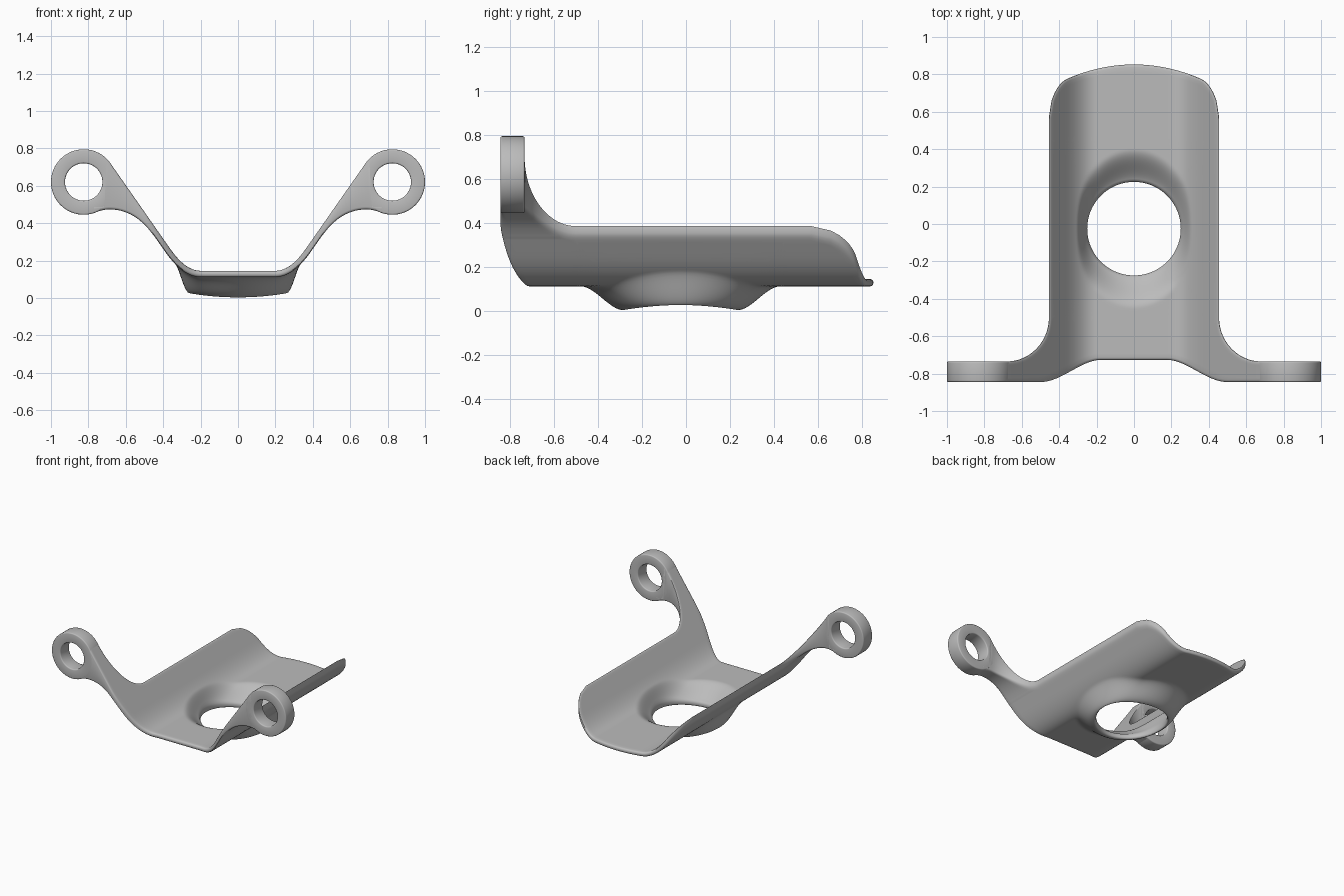
import bpy, bmesh
from math import sin, cos, pi, sqrt, hypot, radians
from mathutils import Vector

if "Cube" in bpy.data.objects:
    bpy.data.objects.remove(bpy.data.objects["Cube"])

grey = bpy.data.materials.new("satin_grey")
grey.use_nodes = True
grey.diffuse_color = (0.5, 0.5, 0.5, 1)
grey.node_tree.nodes["Principled BSDF"].inputs["Base Color"].default_value = (0.5, 0.5, 0.5, 1)

RIM = 0.014                  # radius of the rounded sheet edges
HALF = 0.455 - RIM           # half width of the trough
MID_Y, HOLE = -0.025, 0.25   # flared hole
LOW, HIGH = -0.5, 0.45       # block of the sheet around the hole
EAR_X, EAR_Z, EAR_R, EAR_HOLE = 0.825, 0.62, 0.175, 0.1
EAR_FRONT, EAR_BACK = -0.845, -0.735
SLOPE = 1.43


def lerp(a, b, t):
    return a + (b - a) * t


def smooth(a, b, x):
    t = min(max((x - a) / (b - a), 0), 1)
    return t * t * (3 - 2 * t)


def curve(points, x):
    """Catmull-Rom style interpolation of height over x."""
    def slope(i):
        a, b = points[max(i - 1, 0)], points[min(i + 1, len(points) - 1)]
        return (b[1] - a[1]) / (b[0] - a[0])
    i = max(k for k in range(len(points) - 1) if k == 0 or points[k][0] <= x)
    (xa, za), (xb, zb) = points[i], points[i + 1]
    d = xb - xa
    t = min((x - xa) / d, 1)
    return (lerp(za, zb, t * t * (3 - 2 * t))
            + d * t * (1 - t) * (slope(i) * (1 - t) - slope(i + 1) * t))


def bend(x, floor, start, end):
    """Flat floor bending into a straight sloping wall."""
    if x < start:
        return floor
    if x < end:
        return floor + SLOPE * (x - start) ** 2 / (2 * (end - start))
    return floor + SLOPE * (x - (start + end) / 2)


# Heights of the two faces of the sheet
def dimple(x, y, z, lip, shift):
    r = hypot(x, y - MID_Y)
    across = (x / r) ** 2 if r else 0
    w = smooth(0.258, 0.335 + 0.12 * (1 - across), r + shift)
    return lerp(lip + 0.022 * across, z, w)


def top(x, y):
    a = abs(x)
    z = bend(a, 0.145, 0.2, 0.36)
    if a > 0.712:
        return 0.5
    if a > 0.68:
        z = min(z, EAR_Z + sqrt(0.174 ** 2 - (a - EAR_X) ** 2))
    return dimple(x, y, z, 0.038, 0.028)


UNDER_ARM = [(0.44, 0.317), (0.46, 0.346), (0.5, 0.392), (0.55, 0.433), (0.6, 0.458),
             (0.65, 0.471), (0.7, 0.473), (0.74, 0.465), (0.8, 0.45)]


def bottom(x, y):
    a = abs(x)
    z = bend(a, 0.112, 0.2, 0.39) if a < 0.45 else curve(UNDER_ARM, a)
    return dimple(x, y, z, 0.003, 0)


# Outline of the sheet seen from above
def front(x):
    return lerp(-0.727, -0.845, smooth(0.18, 0.5, abs(x))) + RIM


def back(x):
    a = abs(x)
    y = 0.853 - RIM - 0.088 * (a / 0.38) ** 2
    corner = min(max((a - 0.35) / (HALF - 0.35), 0), 1)
    return y - 0.15 * (1 - sqrt(1 - corner ** 2))


def patch(bm, point, nu, nv):
    grid = [[bm.verts.new((*point(i / nu, j / nv), 0)) for j in range(nv + 1)]
            for i in range(nu + 1)]
    for i in range(nu):
        for j in range(nv):
            bm.faces.new((grid[i][j], grid[i + 1][j], grid[i + 1][j + 1], grid[i][j + 1]))


def front_block(u, v):
    x = HALF * (2 * u - 1)
    return x, lerp(front(x), LOW, v)


def back_block(u, v):
    x = HALF * (2 * u - 1)
    return x, lerp(HIGH, back(x), v)


def arm(side):
    def point(u, v):
        t = min(u / 0.7, 1) * pi / 2
        x = HALF + 0.24 * (1 - cos(t))
        y = LOW + (EAR_BACK - RIM - LOW) * sin(t)
        if u > 0.7:
            x = lerp(x, 0.78, (u - 0.7) / 0.3)
        return side * x, lerp(front(x), y, v)
    return point


def collar(edge):
    def point(u, v):
        x, y = edge(u)
        e = Vector((x, y - MID_Y))
        p = e.lerp(e.normalized() * (HOLE + RIM), 1 - (1 - v) ** 1.3)
        return p.x, p.y + MID_Y
    return point


def finish(bm, name):
    bmesh.ops.recalc_face_normals(bm, faces=bm.faces[:])
    mesh = bpy.data.meshes.new(name)
    bm.to_mesh(mesh)
    bm.free()
    ob = bpy.data.objects.new(name, mesh)
    bpy.context.collection.objects.link(ob)
    mesh.materials.append(grey)
    bpy.ops.object.select_all(action='DESELECT')
    ob.select_set(True)
    bpy.context.view_layer.objects.active = ob
    bpy.ops.object.shade_smooth_by_angle(angle=radians(40))
    return ob


# Flat plan of the bracket
plan = bmesh.new()
patch(plan, front_block, 64, 10)
patch(plan, back_block, 64, 14)
for y in (LOW, HIGH):
    patch(plan, collar(lambda u, y=y: (HALF * (2 * u - 1), y)), 64, 28)
for s in (-1, 1):
    patch(plan, collar(lambda u, s=s: (s * HALF, lerp(LOW, HIGH, u))), 40, 28)
    patch(plan, arm(s), 30, 10)
bmesh.ops.remove_doubles(plan, verts=plan.verts[:], dist=0.0001)

# Outward direction at each point of the rims
rims = [e for e in plan.edges if e.is_boundary]
outward = {}
for e in rims:
    a, b = (v.co for v in e.verts)
    n = Vector((b.y - a.y, a.x - b.x, 0)).normalized()
    if n.dot((a + b) / 2 - e.link_faces[0].calc_center_median()) < 0:
        n.negate()
    for v in e.verts:
        outward[v] = outward.get(v, Vector()) + n

# Bracket sheet: upper face, lower face and rounded rims
bm = bmesh.new()
upper = {v: bm.verts.new((v.co.x, v.co.y, top(v.co.x, v.co.y))) for v in plan.verts}
lower = {v: bm.verts.new((v.co.x, v.co.y, bottom(v.co.x, v.co.y))) for v in plan.verts}
for f in plan.faces:
    bm.faces.new([upper[v] for v in f.verts])
    bm.faces.new([lower[v] for v in reversed(f.verts)])
columns = {}
for v, n in outward.items():
    column = [upper[v]]
    arcs = [(surface, sign, k * pi / 6) for surface, sign, steps in
            ((top, -1, (1, 2, 3)), (bottom, 1, (3, 2, 1))) for k in steps]
    for surface, sign, t in arcs:
        p = v.co + n.normalized() * RIM * sin(t)
        z = surface(p.x, p.y) + sign * RIM * (1 - cos(t))
        column.append(bm.verts.new((p.x, p.y, z)))
    columns[v] = column + [lower[v]]
for e in rims:
    a, b = (columns[v] for v in e.verts)
    for k in range(len(a) - 1):
        bm.faces.new((a[k], b[k], b[k + 1], a[k + 1]))
plan.free()
finish(bm, "bracket_sheet")

# Mounting eyelets: a rounded ring section spun about its axis
for s, name in ((1, "left_eyelet"), (-1, "right_eyelet")):
    bm = bmesh.new()
    c = 0.008
    section = []
    for r, y, dr, dy in ((EAR_R, EAR_FRONT, -1, 1), (EAR_R, EAR_BACK, -1, -1),
                         (EAR_HOLE, EAR_BACK, 1, -1), (EAR_HOLE, EAR_FRONT, 1, 1)):
        arc = [(r + dr * c * (1 - sin(t)), y + dy * c * (1 - cos(t)))
               for t in (0, pi / 6, pi / 3, pi / 2)]
        section += arc if dr * dy < 0 else arc[::-1]
    if section[0][0] < section[3][0]:
        section = section
    verts = [bm.verts.new((s * EAR_X + r, y, EAR_Z)) for r, y in section]
    loop = [bm.edges.new((verts[i], verts[(i + 1) % len(verts)])) for i in range(len(verts))]
    bmesh.ops.spin(bm, geom=verts + loop, cent=(s * EAR_X, 0, EAR_Z), axis=(0, 1, 0),
                   angle=2 * pi, steps=64, use_merge=True)
    bmesh.ops.remove_doubles(bm, verts=bm.verts[:], dist=0.00001)
    finish(bm, name)
